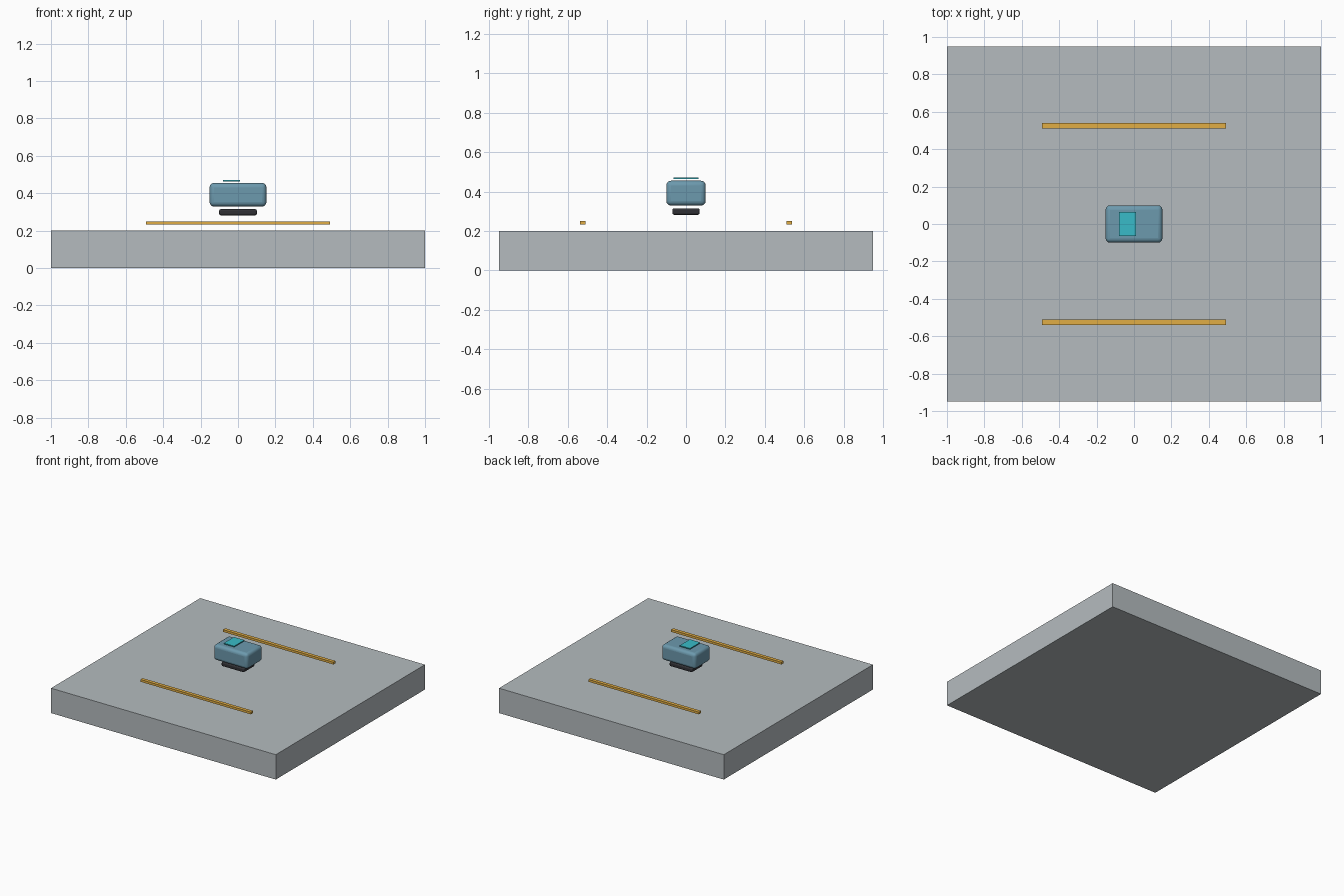
import bpy

if "Cube" in bpy.data.objects:
    bpy.data.objects.remove(bpy.data.objects["Cube"])


def material(name, rgb):
    m = bpy.data.materials.new(name)
    m.diffuse_color = (*rgb, 1)
    m.use_nodes = True
    m.node_tree.nodes["Principled BSDF"].inputs["Base Color"].default_value = m.diffuse_color
    return m


def box(name, lo, hi, mat=None, bevel=0, segments=3):
    # axis-aligned block between two corners, optionally rounded
    bpy.ops.mesh.primitive_cube_add(size=1, location=[(a + b) / 2 for a, b in zip(lo, hi)])
    o = bpy.context.object
    o.name = name
    o.scale = [b - a for a, b in zip(lo, hi)]
    bpy.ops.object.transform_apply(location=False, rotation=False, scale=True)
    if mat:
        o.data.materials.append(mat)
    if bevel:
        bpy.ops.object.shade_smooth_by_angle()
        b = o.modifiers.new("rounding", 'BEVEL')
        b.width = bevel
        b.segments = segments
    return o


grey = material("slab_grey", (0.46, 0.50, 0.52))
gold = material("rail_gold", (0.75, 0.42, 0.06))
blue = material("housing_blue", (0.15, 0.32, 0.42))
black = material("foot_black", (0.03, 0.03, 0.035))
teal = material("panel_teal", (0.04, 0.50, 0.58))

# base slab
box("base_slab", (-1, -0.948, 0), (1, 0.948, 0.2), grey)

# guide rails on both sides
for side, y in (("front", -0.525), ("back", 0.525)):
    box(side + "_rail", (-0.491, y - 0.014, 0.232), (0.491, y + 0.014, 0.25), gold)

# floating device: foot, housing and top panel
box("foot", (-0.101, -0.069, 0.282), (0.101, 0.069, 0.315), black, 0.009)
box("housing", (-0.152, -0.1, 0.329), (0.152, 0.1, 0.455), blue, 0.024, 4)
box("top_panel", (-0.081, -0.064, 0.463), (0.011, 0.064, 0.471), teal)
